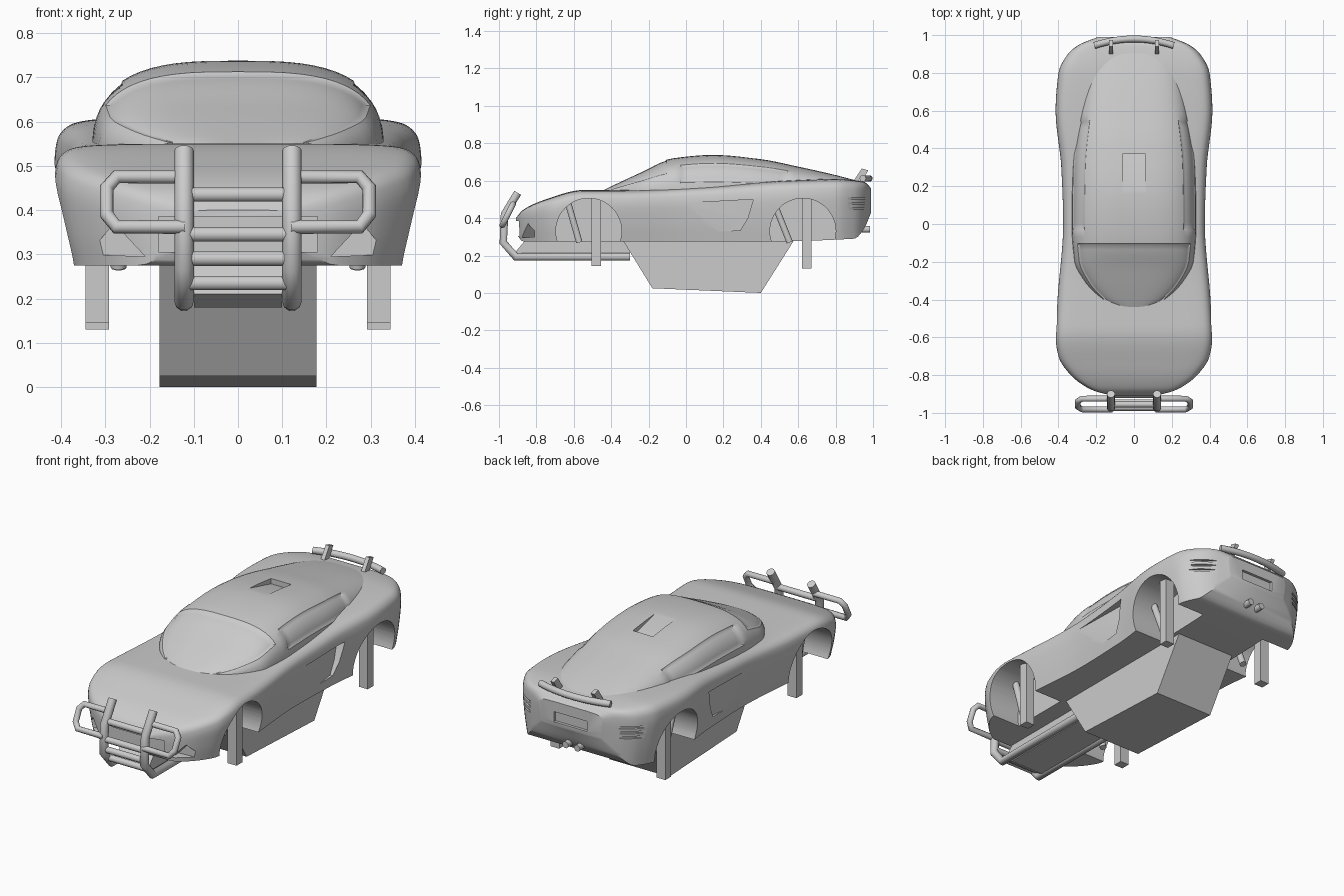
import bpy, bmesh, math
from mathutils import Vector

start = bpy.data.objects.get("Cube")
if start:
    bpy.data.objects.remove(start)

grey = bpy.data.materials.new("plain grey")
grey.use_nodes = True
colour = (0.6, 0.6, 0.6, 1)
grey.diffuse_color = colour
grey.node_tree.nodes["Principled BSDF"].inputs["Base Color"].default_value = colour


def curve_at(keys, t):
    """Monotone cubic interpolation through (position, value) keys."""
    def secant(i):
        (a, u), (b, v) = keys[i], keys[i + 1]
        return (v - u) / (b - a)

    def slope(i):
        if i == 0:
            return secant(0)
        if i == len(keys) - 1:
            return secant(i - 1)
        p, q = secant(i - 1), secant(i)
        return 2 * p * q / (p + q) if p * q > 0 else 0

    i = 0
    while i < len(keys) - 2 and t > keys[i + 1][0]:
        i += 1
    (a, u), (b, v) = keys[i], keys[i + 1]
    h = b - a
    s = min(max((t - a) / h, 0), 1)
    r = 1 - s
    return (u * r * r * (1 + 2 * s) + v * s * s * (3 - 2 * s)
            + h * s * r * (slope(i) * r - slope(i + 1) * s))


def finish(bm, name, material=grey):
    bmesh.ops.recalc_face_normals(bm, faces=bm.faces)
    mesh = bpy.data.meshes.new(name)
    bm.to_mesh(mesh)
    bm.free()
    mesh.materials.append(material)
    obj = bpy.data.objects.new(name, mesh)
    bpy.context.collection.objects.link(obj)
    return obj


def loft(name, section, first, last, count):
    """Skin mirrored half sections (bottom centre to top centre) along y."""
    bm = bmesh.new()
    rings = []
    for i in range(count + 1):
        y = (first + last) / 2 - (last - first) / 2 * math.cos(math.pi * i / count)
        half = section(y)
        loop = half + [(-x, z) for x, z in half[-2:0:-1]]
        rings.append([bm.verts.new((x, y, z)) for x, z in loop])
    n = len(rings[0])
    for a, b in zip(rings, rings[1:]):
        for j in range(n):
            k = (j + 1) % n
            bm.faces.new((a[j], a[k], b[k], b[j]))
    bm.faces.new(rings[0])
    bm.faces.new(rings[-1])
    return bm


def prism(name, outline, place, low, high):
    """Extrude an outline between two depths; place maps (u, v, depth) to space."""
    bm = bmesh.new()
    a, b = [[bm.verts.new(place(u, v, t)) for u, v in outline] for t in (low, high)]
    n = len(a)
    for j in range(n):
        k = (j + 1) % n
        bm.faces.new((a[j], a[k], b[k], b[j]))
    bm.faces.new(a)
    bm.faces.new(b)
    return finish(bm, name)


def sideways(u, v, t):
    return Vector((t, u, v))


def lengthwise(u, v, t):
    return Vector((u, t, v))


def rect(a, b, c, d):
    return [(a, c), (b, c), (b, d), (a, d)]


def cut(target, cutter):
    mod = target.modifiers.new("cut", "BOOLEAN")
    mod.operation, mod.solver, mod.object = "DIFFERENCE", "EXACT", cutter
    bpy.context.view_layer.objects.active = target
    bpy.ops.object.modifier_apply(modifier=mod.name)
    bpy.data.objects.remove(cutter)


def smooth(obj, degrees=35):
    bpy.ops.object.select_all(action="DESELECT")
    obj.select_set(True)
    bpy.context.view_layer.objects.active = obj
    bpy.ops.object.shade_smooth_by_angle(angle=math.radians(degrees))


def tube(name, points, radius):
    data = bpy.data.curves.new(name, "CURVE")
    data.dimensions = "3D"
    data.bevel_depth, data.bevel_resolution, data.use_fill_caps = radius, 3, True
    line = data.splines.new("POLY")
    line.points.add(len(points) - 1)
    for p, co in zip(line.points, points):
        p.co = (*co, 1)
    data.materials.append(grey)
    obj = bpy.data.objects.new(name, data)
    bpy.context.collection.objects.link(obj)
    return obj


# Lower body shell
width = [(-.91, .11), (-.88, .22), (-.8, .335), (-.7, .4), (-.6, .415), (-.4, .405), (0, .375),
         (.3, .385), (.6, .415), (.8, .4), (.9, .35), (.95, .29), (.99, .19)]
floor = [(-.91, .32), (-.87, .275), (.4, .275), (.9, .29), (.95, .34), (.99, .43)]
deck = [(-.91, .4), (-.87, .445), (-.75, .5), (-.55, .55), (-.35, .55), (.1, .57),
        (.5, .6), (.8, .61), (.95, .595), (.99, .56)]
side_x = list(enumerate((.92, .97, 1, .985, .91, .75, .4, 0)))
side_z = list(enumerate((0, .35, .7, .86, .96, .99, 1, 1)))


def body_section(y):
    w, low, top = (curve_at(k, y) for k in (width, floor, deck))
    steps = [i / 4 for i in range(29)]
    return [(0, low)] + [(w * curve_at(side_x, s), low + (top - low) * curve_at(side_z, s))
                         for s in steps]


body = finish(loft("body", body_section, -.91, .99, 72), "body")

# Wheel arches, door scoops, lamp hollows and rear slots
circle = [(math.cos(a * math.pi / 24), math.sin(a * math.pi / 24)) for a in range(48)]
for s in (1, -1):
    for y in (-.52, .625):
        arch = [(y + .176 * c, .33 + .176 * k) for c, k in circle]
        cut(body, prism("arch_cutter", arch, sideways, s * .2, s * .6))
    scoop = [(-.1, .475), (.36, .5), (.33, .4), (.29, .335), (-.1, .31)]
    cut(body, prism("scoop_cutter", scoop, lambda u, v, t: Vector(
        (s * (t + (.385 - .09 * (u + .1) if t == 0 else 0)), u, v)), 0, .6))
    lamp = [(s * x, z) for x, z in ((.28, .37), (.34, .3), (.21, .295))]
    cut(body, prism("lamp_cutter", lamp, lengthwise, -1, -.81))
    for z in (.445, .472, .499):
        slot = rect(-.1, .1, -.018, .05)
        cut(body, prism("slot_cutter", slot, lambda u, v, t: Vector(
            (s * (.325 - .77 * u + .64 * v), .93 + .64 * u + .77 * v, t)), z, z + .012))
cut(body, prism("grille_cutter", rect(-.18, .18, .305, .385), lengthwise, -1, -.87))
cut(body, prism("plate_cutter", rect(-.1, .1, .45, .505), lengthwise, .975, 1.1))
smooth(body)

# Cabin with inset glass
roof = [(-.47, .54), (-.4, .575), (-.25, .645), (-.08, .718), (.15, .738), (.4, .715),
        (.6, .675), (.8, .63), (.95, .59)]
cabin_width = [(-.47, .04), (-.4, .17), (-.3, .265), (-.2, .315), (0, .33), (.3, .325),
               (.58, .29), (.8, .25), (.95, .2)]


def cabin_section(y):
    g, top, base = curve_at(cabin_width, y), curve_at(roof, y), .52
    arc = [math.pi / 2 * i / 16 for i in range(17)]
    return [(0, base)] + [(g * max(math.cos(a), 0) ** (2 / 3),
                           base + (top - base) * math.sin(a) ** (2 / 3)) for a in arc]


bm = loft("cabin", cabin_section, -.47, .95, 56)
bmesh.ops.recalc_face_normals(bm, faces=bm.faces)


def glass_faces(y0, y1, r0, r1, sign=0):
    found = []
    for f in bm.faces:
        c = f.calc_center_median()
        ratio = abs(c.x) / curve_at(cabin_width, c.y)
        if (y0 < c.y < y1 and r0 <= ratio < r1 and f.normal.z > -.5
                and (sign == 0 or c.x * sign > 0)):
            found.append(f)
    return found


for region in ((-.45, -.09, 0, .93), (-.02, .55, .78, .985, 1), (-.02, .55, .78, .985, -1)):
    bmesh.ops.inset_region(bm, faces=glass_faces(*region), thickness=.008, depth=-.005)
cabin = finish(bm, "cabin")
cut(cabin, prism("roof_cutter", [(.15, .745), (.37, .69), (.37, .8)], sideways, -.06, .06))
smooth(cabin)

# Keel box under the floor
prism("keel", [(-.34, .285), (-.18, .025), (.4, 0), (.58, .285)], sideways, -.178, .178)

# Wheel struts and dampers
for s, side in ((1, "left"), (-1, "right")):
    for y, z, end in ((-.48, .145, "front"), (.645, .13, "rear")):
        prism(f"{end}_{side}_strut", rect(y - .025, y + .025, z, .53), sideways, s * .292, s * .345)
    tube(f"front_{side}_damper", [(s * .27, -.63, .48), (s * .27, -.57, .27)], .018)
    tube(f"rear_{side}_damper", [(s * .27, .475, .47), (s * .27, .555, .27)], .018)

    # Front guard uprights running back as rails, with side hoops
    path = [(-.9, .535), (-.97, .42), (-.977, .27), (-.91, .193), (-.3, .193)]
    tube(f"{side}_guard_upright", [(s * .122, y, z) for y, z in path], .022)
    hoop = [(.12, .475), (.275, .475), (.297, .45), (.297, .39), (.275, .362), (.12, .362)]
    tube(f"{side}_guard_hoop", [(s * x, -.925 - (.475 - z) / 2, z) for x, z in hoop], .016)

    # Exhaust pipes and spoiler fins
    tube(f"{side}_exhaust", [(s * .035, .88, .34), (s * .035, .985, .34)], .018)
    fin = [(.89, .59), (.935, .59), (.975, .655), (.94, .665)]
    prism(f"{side}_spoiler_fin", fin, sideways, s * .11, s * .132)

# Guard rungs and skid box
for z, y in ((.435, -.955), (.345, -.972), (.29, -.972), (.235, -.945)):
    tube("guard_rung", [(-.12, y, z), (.12, y, z)], .017)
prism("skid_box", [(-.86, .18), (-.92, .21), (-.86, .28), (-.3, .28), (-.3, .18)],
      sideways, -.1, .1)

# Rear spoiler bar, bowed towards the back
bow = [i / 6 for i in range(-6, 7)]
tube("spoiler_bar", [(.21 * t, .98 - .035 * t * t, .612) for t in bow], .018)
